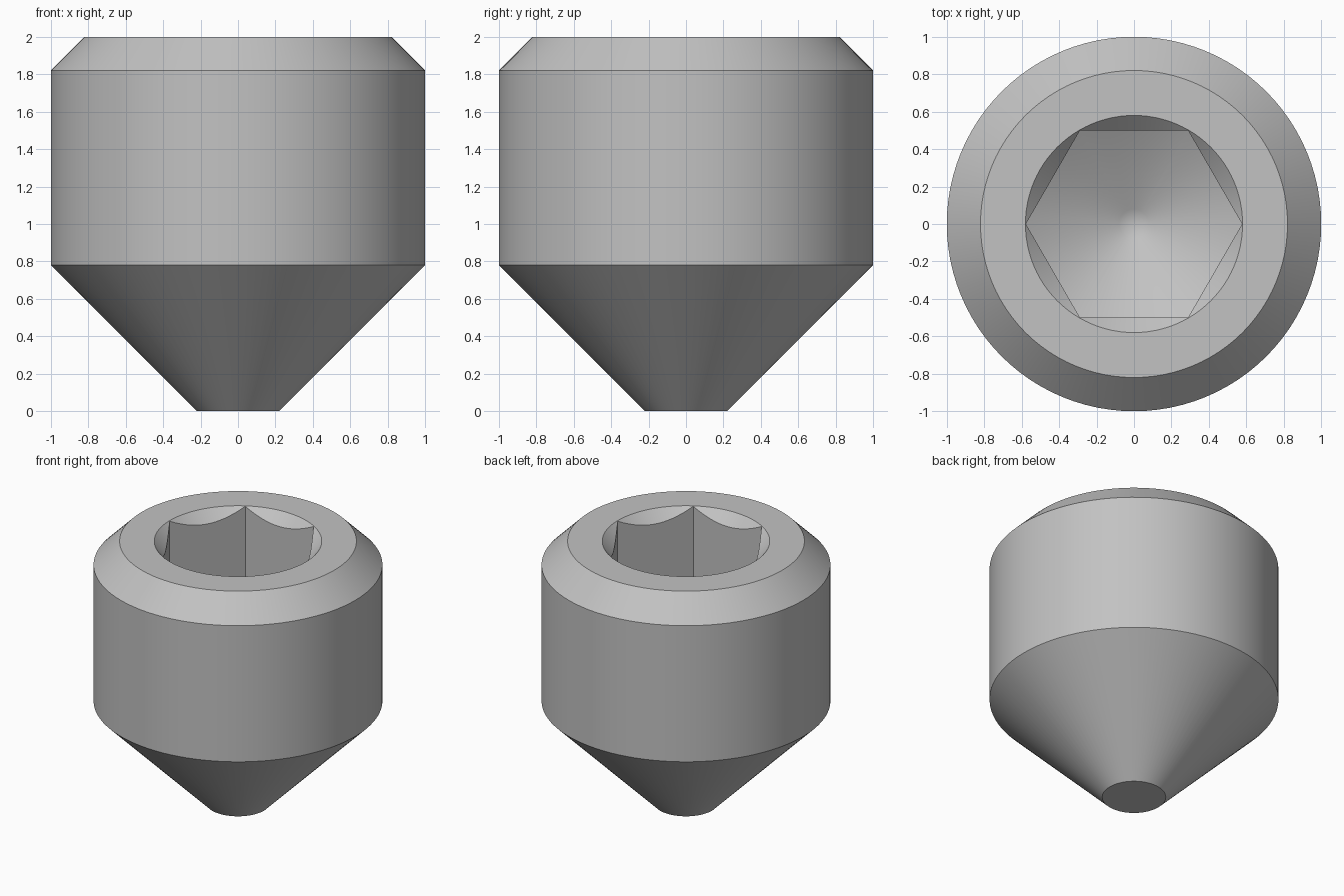
import bpy, bmesh, math

cube = bpy.data.objects.get("Cube")
if cube:
    bpy.data.objects.remove(cube, do_unlink=True)

# One steel colour
steel = bpy.data.materials.new("grey steel")
steel.use_nodes = True
GREY = (0.54, 0.54, 0.54, 1)
steel.diffuse_color = GREY
steel.node_tree.nodes["Principled BSDF"].inputs["Base Color"].default_value = GREY


def lathe(name, profile, sides):
    """Closed solid turned round z from (radius, height) points, bottom to top."""
    bm = bmesh.new()
    rings = []
    for r, z in profile:
        count = sides if r > 0 else 1
        rings.append([bm.verts.new((r * math.cos(math.tau * i / sides),
                                    r * math.sin(math.tau * i / sides), z))
                      for i in range(count)])
    for low, high in zip(rings, rings[1:]):
        for i in range(sides):
            j = (i + 1) % sides
            if len(low) == 1:
                bm.faces.new((low[0], high[j], high[i]))
            else:
                bm.faces.new((low[i], low[j], high[j], high[i]))
    if len(rings[0]) > 1:
        bm.faces.new(rings[0][::-1])
    bm.faces.new(rings[-1])
    bmesh.ops.recalc_face_normals(bm, faces=bm.faces[:])
    mesh = bpy.data.meshes.new(name)
    bm.to_mesh(mesh)
    bm.free()
    mesh.materials.append(steel)
    obj = bpy.data.objects.new(name, mesh)
    bpy.context.collection.objects.link(obj)
    return obj


def combine(target, tool, operation):
    """Apply a boolean, then discard the tool."""
    mod = target.modifiers.new("cut", 'BOOLEAN')
    mod.operation = operation
    mod.solver = 'EXACT'
    mod.object = tool
    bpy.ops.object.select_all(action='DESELECT')
    bpy.context.view_layer.objects.active = target
    target.select_set(True)
    bpy.ops.object.modifier_apply(modifier=mod.name)
    bpy.data.objects.remove(tool, do_unlink=True)


SIDES = 96
TOP = 2.0
CORNER = 0.5 / math.cos(math.pi / 6)   # hexagon is 1 unit across flats
WALL_END = TOP - 0.85                  # where the drilled point begins

# Body: cone point, cylinder and chamfered rim
body = lathe("set_screw", [(0.22, 0), (1, 0.78), (1, 1.82), (0.82, TOP)], SIDES)

# Countersink round the socket mouth
countersink = lathe("countersink_cutter",
                    [(0.38, TOP - 0.2), (0.58, TOP), (0.68, TOP + 0.1)], SIDES)

# Hexagonal socket with a conical drilled floor
socket = lathe("socket_cutter", [(CORNER, 0.5), (CORNER, TOP + 0.2)], 6)
drill = lathe("drill_shape", [(0, WALL_END - 0.31), (0.08, WALL_END - 0.287),
                              (CORNER, WALL_END), (0.7, WALL_END + 0.07),
                              (0.7, TOP + 0.3)], SIDES)
combine(socket, drill, 'INTERSECT')
combine(body, countersink, 'DIFFERENCE')
combine(body, socket, 'DIFFERENCE')

bpy.ops.object.select_all(action='DESELECT')
bpy.context.view_layer.objects.active = body
body.select_set(True)
bpy.ops.object.shade_smooth_by_angle(angle=math.radians(30))
